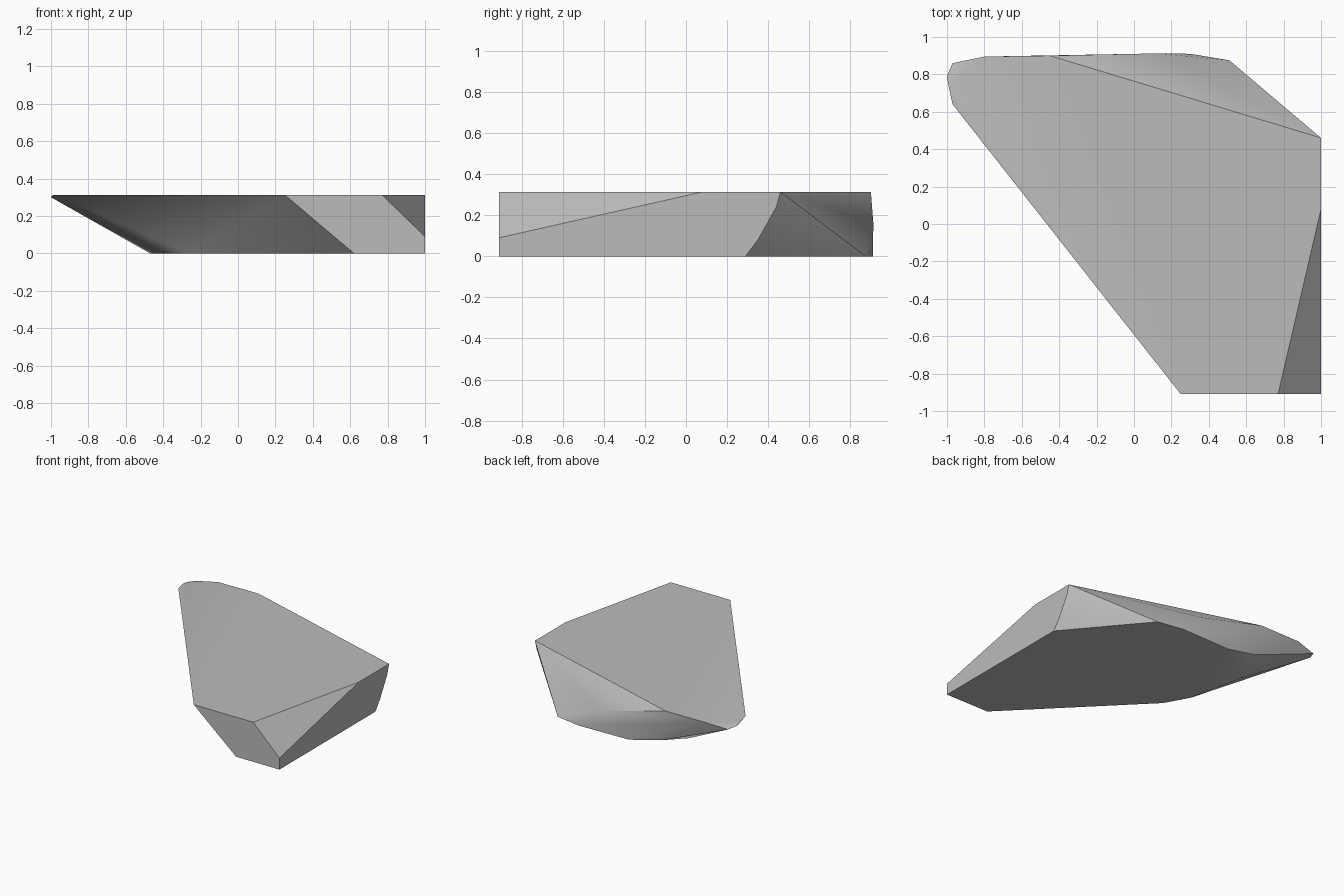
import bpy, bmesh, math

cube = bpy.data.objects.get("Cube")
if cube:
    bpy.data.objects.remove(cube, do_unlink=True)

TOP = 0.313

stone = bpy.data.materials.new("grey stone")
stone.use_nodes = True
colour = (0.5, 0.5, 0.5, 1)
stone.diffuse_color = colour
stone.node_tree.nodes["Principled BSDF"].inputs["Base Color"].default_value = colour


def level(outline, z):
    """Lift a flat outline to a height."""
    return [(x, y, z) for x, y in outline]


# Flat top and smaller flat underside
top = level([(0.25, -0.91), (0.77, -0.91), (1, 0.08), (1, 0.46),
             (-0.45, 0.9), (-0.8, 0.895), (-0.99, 0.73), (-0.97, 0.64)], TOP)
base = level([(0.62, -0.91), (1, -0.91), (1, 0.29), (0.51, 0.875), (0.3, 0.91),
              (-0.13, 0.9), (-0.47, 0.63), (-0.38, 0.19), (-0.275, 0)], 0)

# Chamfered front corner, rounded back and chipped tip
corner = [(1, -0.91, 0.09)]
back = [(1, 0.35, 0.08), (1, 0.44, 0.24), (0.13, 0.912, 0.16),
        (-0.4, 0.88, 0.06), (-0.58, 0.72, 0.08)]
tip = [(-1, 0.79, 0.3), (-0.97, 0.86, 0.29)]

# Wrap the points in one convex slab
bm = bmesh.new()
for point in top + base + corner + back + tip:
    bm.verts.new(point)
result = bmesh.ops.convex_hull(bm, input=bm.verts)
loose = [v for v in bm.verts if not v.link_faces]
bmesh.ops.delete(bm, geom=loose, context="VERTS")
bmesh.ops.dissolve_limit(bm, angle_limit=math.radians(0.5),
                         verts=bm.verts, edges=bm.edges)
bmesh.ops.recalc_face_normals(bm, faces=bm.faces)

mesh = bpy.data.meshes.new("rock_slab")
bm.to_mesh(mesh)
bm.free()
mesh.materials.append(stone)
rock = bpy.data.objects.new("rock_slab", mesh)
bpy.context.collection.objects.link(rock)

# Soft shading on the worn sides, sharp main edges
bpy.context.view_layer.objects.active = rock
rock.select_set(True)
bpy.ops.object.shade_smooth_by_angle(angle=math.radians(30))
